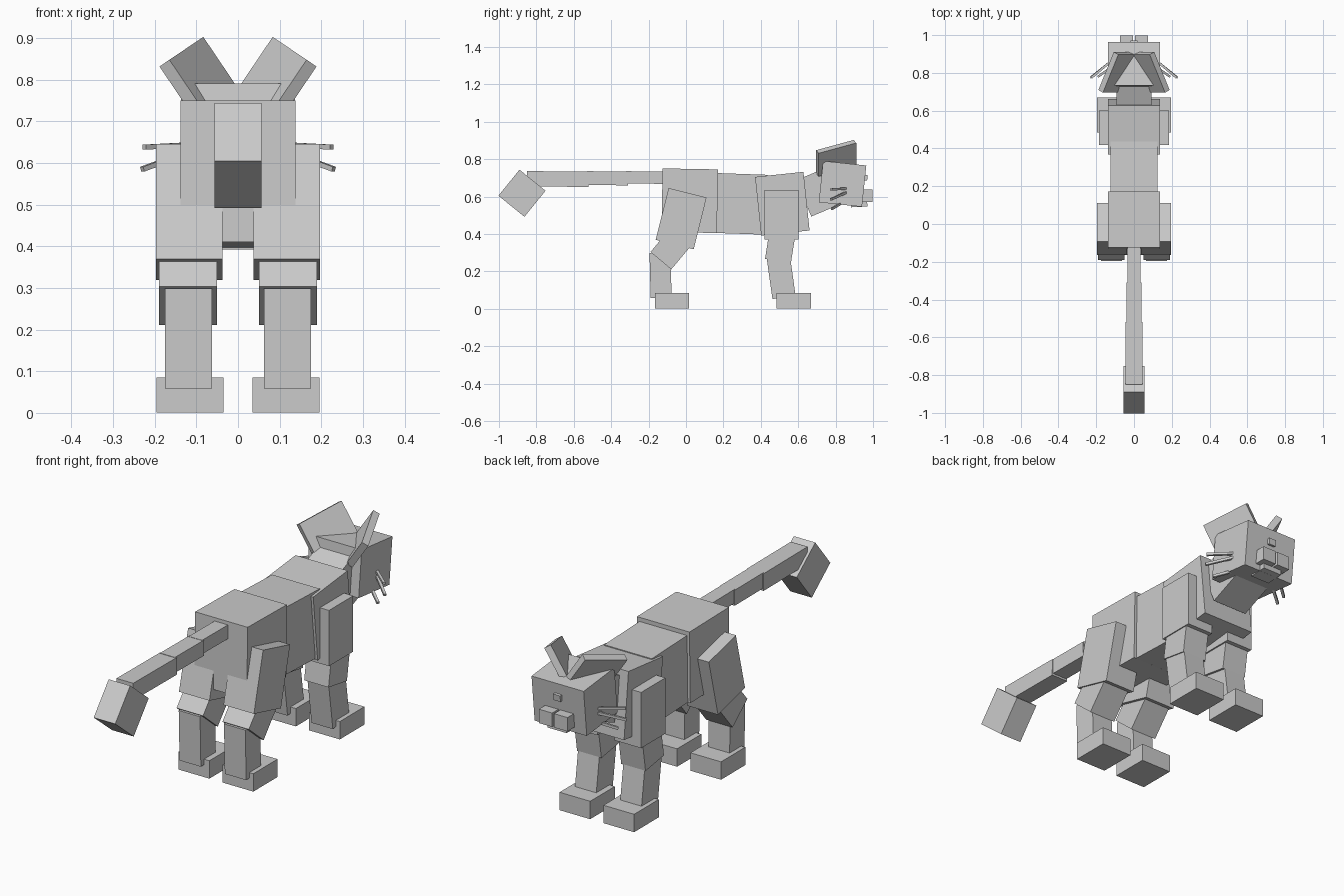
import bpy
import bmesh
from math import radians
from mathutils import Matrix, Vector

cube = bpy.data.objects.get("Cube")
if cube:
    bpy.data.objects.remove(cube, do_unlink=True)

GREY = (0.6, 0.6, 0.6, 1.0)
grey = bpy.data.materials.new("plain grey")
grey.use_nodes = True
grey.diffuse_color = GREY
grey.node_tree.nodes["Principled BSDF"].inputs["Base Color"].default_value = GREY


def block(name, centre, size, rotation=None):
    """Box with the given centre, size and rotation matrix."""
    rotation = rotation or Matrix()
    bm = bmesh.new()
    bmesh.ops.create_cube(bm, size=1.0, matrix=Matrix.Diagonal((*size, 1.0)))
    mesh = bpy.data.meshes.new(name)
    bm.to_mesh(mesh)
    bm.free()
    mesh.materials.append(grey)
    obj = bpy.data.objects.new(name, mesh)
    obj.matrix_world = Matrix.Translation(centre) @ rotation
    bpy.context.collection.objects.link(obj)
    return obj


def pitched(name, x, y, z, size, pitch=0):
    """Box turned about the sideways axis."""
    return block(name, (x, y, z), size, Matrix.Rotation(radians(pitch), 4, "X"))


# Body, neck and head: name, y, z, size, pitch
for name, y, z, size, pitch in [
    ("hips", 0.02, 0.578, (0.276, 0.296, 0.34), -1),
    ("waist", 0.27, 0.562, (0.25, 0.32, 0.32), -2),
    ("chest", 0.515, 0.562, (0.274, 0.26, 0.315), 6),
    ("neck", 0.735, 0.635, (0.184, 0.23, 0.21), 23),
    ("head", 0.837, 0.668, (0.274, 0.232, 0.222), -6),
    ("jaw", 0.925, 0.563, (0.1, 0.088, 0.036), 3),
    ("nose", 0.955, 0.702, (0.036, 0.03, 0.03), -6),
]:
    pitched(name, 0, y, z, size, pitch)

# Tail
for i, (y0, y1, width, height) in enumerate([
    (-0.32, -0.11, 0.07, 0.066),
    (-0.53, -0.31, 0.078, 0.074),
    (-0.85, -0.52, 0.088, 0.082),
]):
    pitched(f"tail_{i + 1}", 0, (y0 + y1) / 2, 0.735 - height / 2,
            (width, y1 - y0, height), -0.4)
pitched("tail_tip", 0, -0.877, 0.618, (0.113, 0.179, 0.179), -39)

# Legs: name, inner x, outer x, y, z, depth, height, pitch
legs = [
    ("rear_thigh", 0.037, 0.197, -0.026, 0.482, 0.209, 0.285, -14),
    ("rear_shin", 0.051, 0.19, -0.07, 0.334, 0.145, 0.2, -40),
    ("rear_ankle", 0.063, 0.175, -0.136, 0.18, 0.112, 0.24, 1.5),
    ("rear_paw", 0.035, 0.196, -0.074, 0.043, 0.182, 0.085, 0),
    ("front_shoulder", 0.045, 0.185, 0.51, 0.503, 0.182, 0.265, 0),
    ("front_forearm", 0.052, 0.18, 0.505, 0.34, 0.14, 0.17, -9),
    ("front_ankle", 0.063, 0.175, 0.508, 0.175, 0.125, 0.23, 8),
    ("front_paw", 0.035, 0.196, 0.577, 0.043, 0.185, 0.085, 0),
]

# Whisker roots and tips on the left cheek
whiskers = [
    ((0.13, 0.855, 0.643), (0.225, 0.775, 0.638)),
    ((0.13, 0.855, 0.622), (0.23, 0.775, 0.585)),
    ((0.12, 0.83, 0.565), (0.19, 0.78, 0.535)),
]

for side, s in (("left", 1), ("right", -1)):
    for name, inner, outer, y, z, depth, height, pitch in legs:
        pitched(f"{side}_{name}", s * (inner + outer) / 2, y, z,
                (outer - inner, depth, height), pitch)

    # Muzzle halves
    pitched(f"{side}_muzzle", s * 0.04, 0.965, 0.605, (0.07, 0.065, 0.066), 0)

    # Ears lean outward and close toward the face
    turn = (Matrix.Rotation(radians(34 * s), 4, "Y")
            @ Matrix.Rotation(radians(26 * s), 4, "Z"))
    block(f"{side}_ear", (s * 0.094, 0.803, 0.805), (0.032, 0.224, 0.15), turn)

    for i, (root, tip) in enumerate(whiskers):
        a = Vector((s * root[0], *root[1:]))
        b = Vector((s * tip[0], *tip[1:]))
        aim = (b - a).to_track_quat("Y", "Z").to_matrix().to_4x4()
        block(f"{side}_whisker_{i + 1}", (a + b) / 2,
              (0.012, (b - a).length, 0.012), aim)
